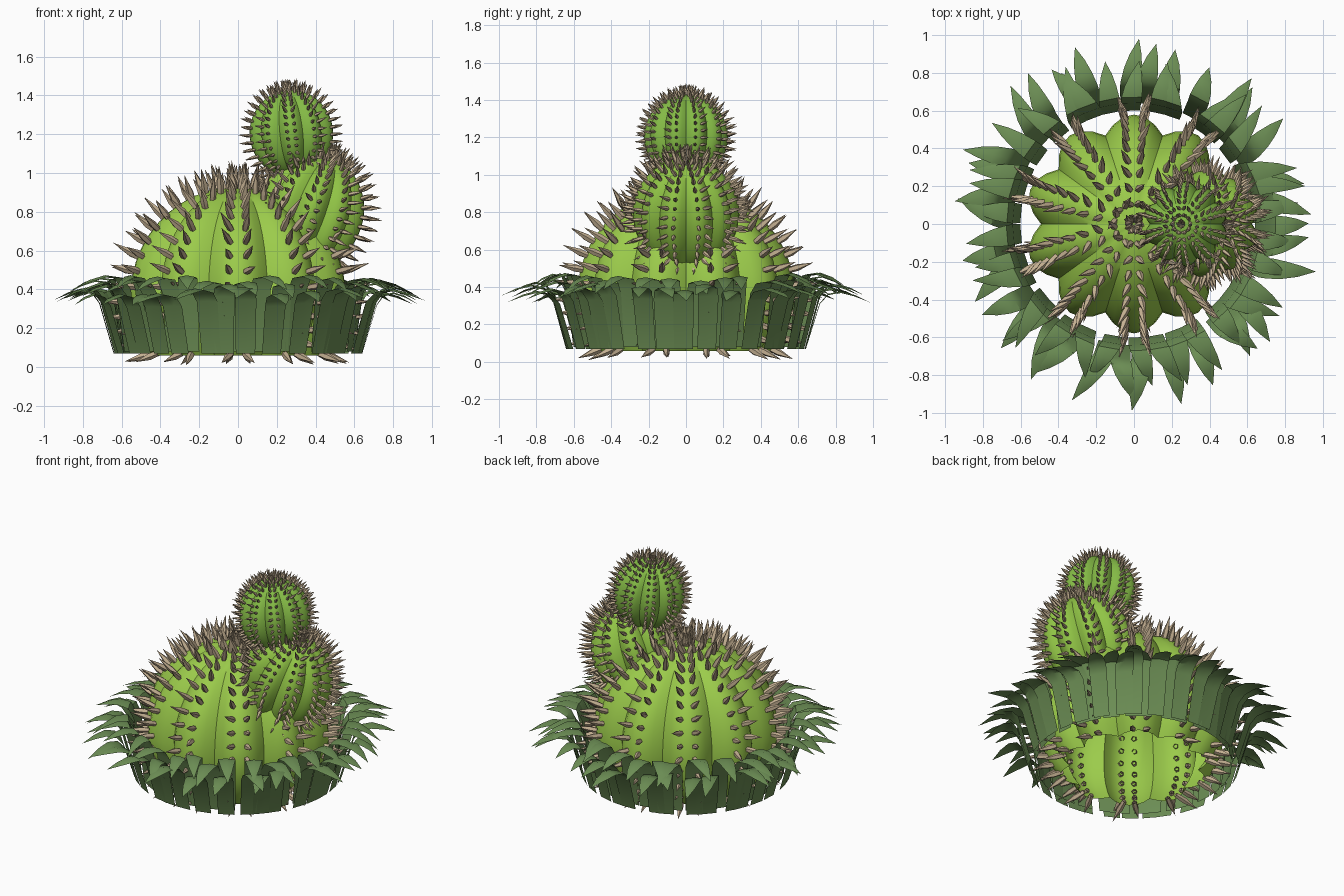
import bpy, bmesh, math, random
from mathutils import Vector, Matrix

if "Cube" in bpy.data.objects:
    bpy.data.objects.remove(bpy.data.objects["Cube"])

random.seed(4)


def material(name, rgb):
    m = bpy.data.materials.new(name)
    m.diffuse_color = (*rgb, 1)
    m.use_nodes = True
    m.node_tree.nodes["Principled BSDF"].inputs["Base Color"].default_value = m.diffuse_color
    return m


GREEN = material("bright_green", (0.33, 0.60, 0.07))
GREEN2 = material("mid_green", (0.28, 0.55, 0.06))
GREEN3 = material("deep_green", (0.23, 0.49, 0.06))
LEAF = material("leaf_green", (0.15, 0.27, 0.09))
TAN = material("spine_tan", (0.56, 0.44, 0.29))


def finish(bm, name, mat, matrix=Matrix(), smooth=None):
    bmesh.ops.recalc_face_normals(bm, faces=bm.faces)
    mesh = bpy.data.meshes.new(name)
    bm.to_mesh(mesh)
    bm.free()
    mesh.transform(matrix)
    mesh.materials.append(mat)
    ob = bpy.data.objects.new(name, mesh)
    bpy.context.collection.objects.link(ob)
    if smooth:
        bpy.ops.object.select_all(action='DESELECT')
        ob.select_set(True)
        bpy.context.view_layer.objects.active = ob
        bpy.ops.object.shade_smooth_by_angle(angle=math.radians(smooth))
    return ob


def add_spine(bm, base, direction, length, radius):
    # five-sided tapering thorn with a slightly swollen waist
    q = direction.to_track_quat('Z', 'Y')
    rings = []
    for t, k in ((-0.2, 0.8), (0.3, 1.0)):
        rings.append([bm.verts.new(base + q @ Vector((radius * k * math.cos(i * math.tau / 5),
                                                      radius * k * math.sin(i * math.tau / 5),
                                                      length * t))) for i in range(5)])
    tip = bm.verts.new(base + direction * length)
    for i in range(5):
        j = (i + 1) % 5
        bm.faces.new((rings[0][i], rings[0][j], rings[1][j], rings[1][i]))
        bm.faces.new((rings[1][i], rings[1][j], tip))


def bulb(name, mat, centre, tilt, radius, up, down, start, ribs, depth, phase, rows, length, thick, gap):
    """Ribbed ellipsoid body (open below) plus paired spines along every rib."""
    matrix = Matrix.Translation(centre) @ Matrix.Rotation(math.radians(tilt), 4, 'Y')
    height = lambda a: math.sin(a) * (up if a > 0 else down)
    a0, a1 = math.radians(start), math.pi / 2
    levels, per = 16, 6
    n = ribs * per
    bm = bmesh.new()
    rings = []
    for k in range(levels):
        a = a0 + (a1 - a0) * k / levels
        ring = []
        for i in range(n):
            th = i * math.tau / n + phase
            crest = abs(math.cos((i / per) * math.pi))
            r = radius * math.cos(a) * (1 - depth * (1 - crest))
            ring.append(bm.verts.new((r * math.cos(th), r * math.sin(th), height(a))))
        rings.append(ring)
    for lo, hi in zip(rings, rings[1:]):
        for i in range(n):
            bm.faces.new((lo[i], lo[(i + 1) % n], hi[(i + 1) % n], hi[i]))
    top = bm.verts.new((0, 0, up))
    for i in range(n):
        bm.faces.new((rings[-1][i], rings[-1][(i + 1) % n], top))
    finish(bm, name, mat, matrix, 40)

    # spines
    bm = bmesh.new()
    for i in range(ribs):
        th = i * math.tau / ribs + phase
        out = Vector((math.cos(th), math.sin(th), 0))
        side = Vector((-math.sin(th), math.cos(th), 0))
        for k in range(rows):
            a = a0 + (math.radians(88) - a0) * (k + 0.1) / (rows - 0.9)
            nz = math.sin(a) / up if a > 0 else 0.5 * math.sin(a) / down
            normal = (out * (math.cos(a) / radius) + Vector((0, 0, nz))).normalized()
            p = out * radius * math.cos(a) * 0.99 + Vector((0, 0, height(a)))
            spread = gap * (0.25 + 0.75 * math.cos(a))
            for s in (-1, 1):
                d = normal + side * s * random.uniform(0.15, 0.45) + Vector((0, 0, random.uniform(-.05, .15)))
                add_spine(bm, p + side * s * spread, d.normalized(),
                          length * random.uniform(0.85, 1.15), thick)
    finish(bm, name + "_spines", TAN, matrix, 30)


# three stacked cactus bodies
Q = math.pi / 2
bulb("main_body", GREEN, (0, 0, 0.36), 0, 0.58, 0.57, 0.50, -37, 10, 0.15, Q, 16, 0.125, 0.019, 0.045)
bulb("side_body", GREEN2, (0.375, 0, 0.80), 20, 0.285, 0.30, 0.33, -65, 10, 0.15, Q, 17, 0.085, 0.012, 0.022)
bulb("top_body", GREEN3, (0.275, 0, 1.205), -6, 0.225, 0.225, 0.23, -65, 10, 0.15, Q, 17, 0.055, 0.009, 0.018)


def leaf_ring(name, count, profile, offset):
    """Ring of creased blades: upright walls that fold over into drooping tips."""
    bm = bmesh.new()
    for i in range(count):
        yaw = (i + offset + random.uniform(-.35, .35)) * math.tau / count
        rot = Matrix.Rotation(yaw, 3, 'Z')
        reach, lift = random.uniform(0.8, 1.12), random.uniform(-0.03, 0.025)
        lean = random.uniform(-0.12, 0.12)
        r0, rows = profile[1][0], []
        for k, (r, z, w) in enumerate(profile):
            t = k / (len(profile) - 1)
            rr = r if k < 2 else r0 + (r - r0) * reach
            zz = z + lift * (k > 0)
            crease = 0.3 * w * t
            shift = lean * t * t
            pts = [(rr, shift - w, zz - crease), (rr, shift, zz), (rr, shift + w, zz - crease)]
            if w == 0:
                pts = pts[1:2]
            rows.append([bm.verts.new(rot @ Vector(p)) for p in pts])
        for lo, hi in zip(rows, rows[1:]):
            for j in range(2):
                if len(hi) == 1:
                    bm.faces.new((lo[j], lo[j + 1], hi[0]))
                else:
                    bm.faces.new((lo[j], lo[j + 1], hi[j + 1], hi[j]))
    finish(bm, name, LEAF, smooth=40)


# collar of leaves around the base
leaf_ring("outer_leaves", 34, [(0.64, 0.07, 0.05), (0.715, 0.34, 0.055), (0.755, 0.39, 0.056),
                               (0.82, 0.405, 0.048), (0.89, 0.385, 0.031), (0.965, 0.345, 0)], 0)
leaf_ring("inner_leaves", 34, [(0.60, 0.08, 0.05), (0.64, 0.385, 0.055), (0.675, 0.445, 0.055),
                               (0.745, 0.455, 0.047), (0.82, 0.43, 0.03), (0.90, 0.38, 0)], 0.5)
